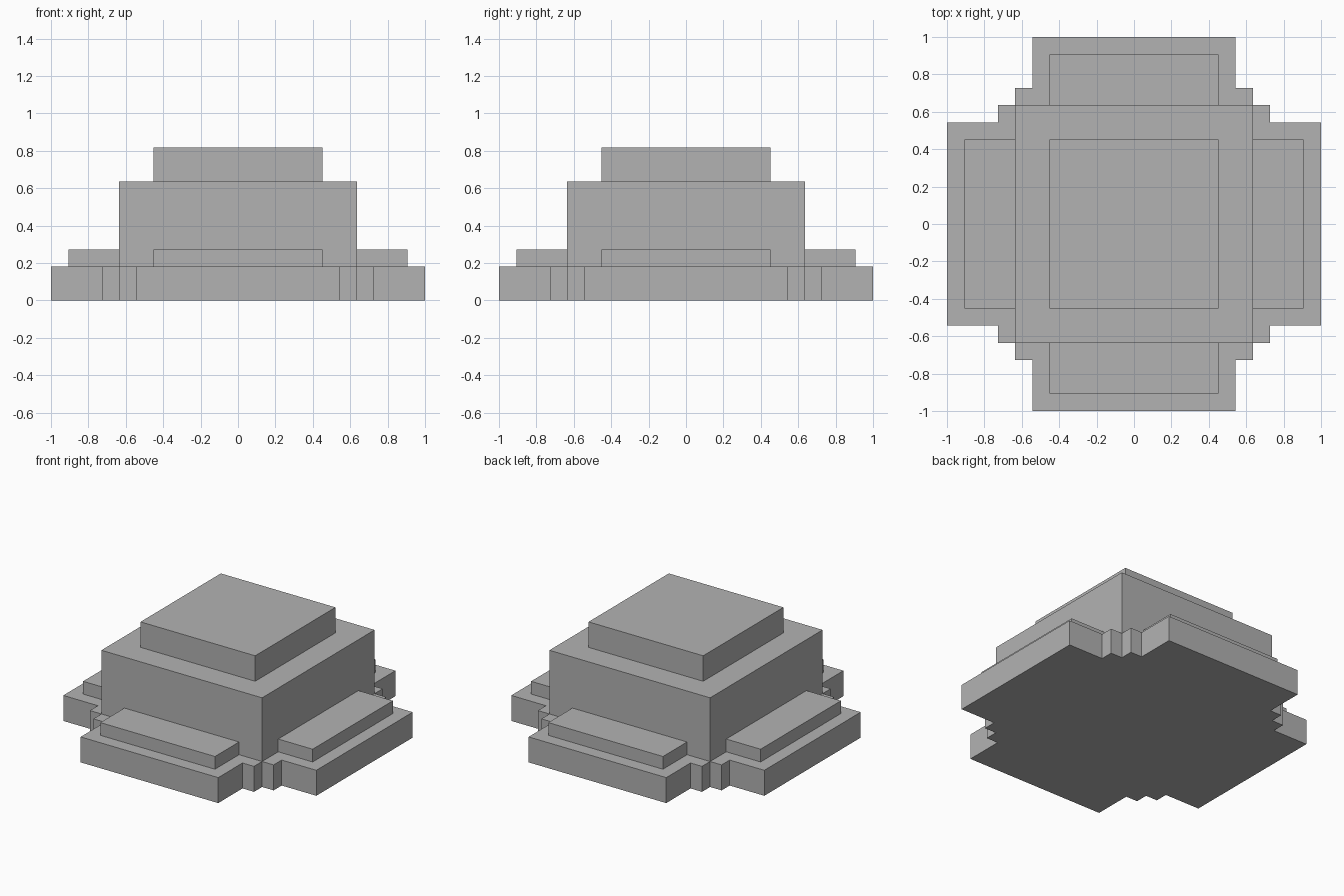
import bpy, bmesh
from math import pi
from mathutils import Matrix

cube = bpy.data.objects.get("Cube")
if cube:
    bpy.data.objects.remove(cube, do_unlink=True)

# Single stone colour
stone = bpy.data.materials.new("grey stone")
stone.use_nodes = True
GREY = (0.448, 0.448, 0.448, 1)
stone.diffuse_color = GREY
stone.node_tree.nodes["Principled BSDF"].inputs["Base Color"].default_value = GREY

# Tier heights and half widths
BASE_Z, LEDGE_Z, BLOCK_Z, CAP_Z = 0.182, 0.273, 0.637, 0.819
BLOCK, CAP, LEDGE_END = 0.635, 0.453, 0.907


def prism(name, outline, z0, z1):
    """Extrude a flat outline from z0 up to z1."""
    bm = bmesh.new()
    face = bm.faces.new([bm.verts.new((x, y, z0)) for x, y in outline])
    grown = bmesh.ops.extrude_face_region(bm, geom=[face], use_keep_orig=True)
    for v in grown["geom"]:
        if isinstance(v, bmesh.types.BMVert):
            v.co.z = z1
    bmesh.ops.recalc_face_normals(bm, faces=bm.faces)
    mesh = bpy.data.meshes.new(name)
    bm.to_mesh(mesh)
    bm.free()
    mesh.materials.append(stone)
    obj = bpy.data.objects.new(name, mesh)
    bpy.context.collection.objects.link(obj)
    return obj


def rectangle(x0, x1, y0, y1):
    return [(x0, y0), (x1, y0), (x1, y1), (x0, y1)]


# Stepped cross-shaped base: one corner staircase, turned four times
stairs = [(1, 0.544), (0.726, 0.544), (0.726, BLOCK), (BLOCK, BLOCK),
          (BLOCK, 0.726), (0.544, 0.726), (0.544, 1)]
outline = []
for turn in range(4):
    for x, y in stairs:
        outline.append((x, y))
    stairs = [(-y, x) for x, y in stairs]
prism("base", outline, 0, BASE_Z)

# Central block and its cap
prism("central_block", rectangle(-BLOCK, BLOCK, -BLOCK, BLOCK), BASE_Z, BLOCK_Z)
prism("top_cap", rectangle(-CAP, CAP, -CAP, CAP), BLOCK_Z, CAP_Z)

# One low ledge against each side of the block
for turn, side in enumerate(("left", "back", "right", "front")):
    ledge = prism(side + "_ledge", rectangle(BLOCK, LEDGE_END, -CAP, CAP), BASE_Z, LEDGE_Z)
    ledge.data.transform(Matrix.Rotation(turn * pi / 2, 4, "Z"))
